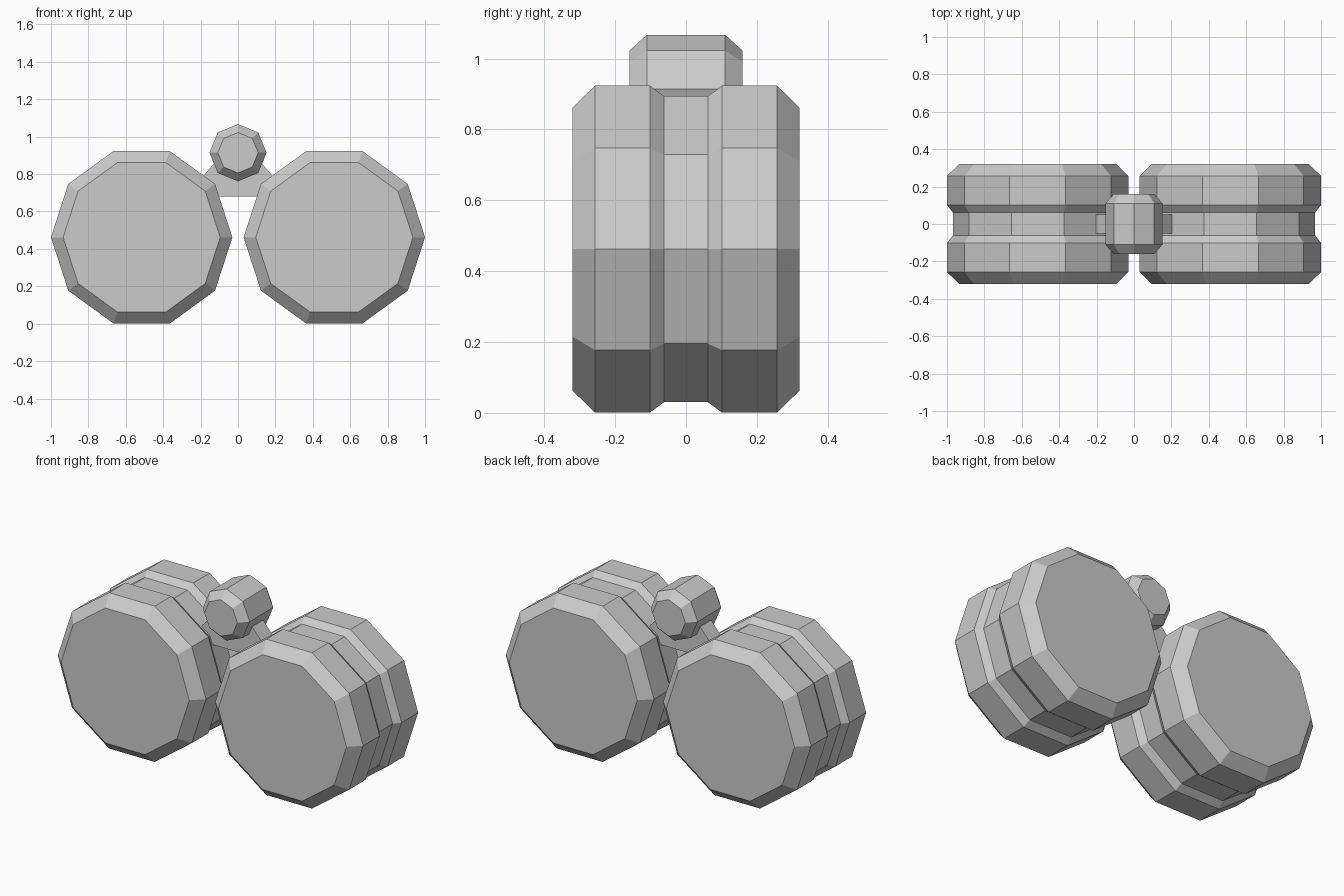
import bpy, bmesh
from math import cos, sin, pi

default = bpy.data.objects.get("Cube")
if default:
    bpy.data.objects.remove(default, do_unlink=True)

grey = bpy.data.materials.new("plain grey")
grey.use_nodes = True
colour = (0.6, 0.6, 0.6, 1)
grey.diffuse_color = colour
grey.node_tree.nodes["Principled BSDF"].inputs["Base Color"].default_value = colour


def loft(name, rings, location):
    """Skin a stack of matching (x, z) outlines along y and cap both ends."""
    bm = bmesh.new()
    loops = [[bm.verts.new((x, y, z)) for x, z in outline] for y, outline in rings]
    n = len(loops[0])
    for a, b in zip(loops, loops[1:]):
        for i in range(n):
            j = (i + 1) % n
            bm.faces.new((a[i], a[j], b[j], b[i]))
    bm.faces.new(loops[0])
    bm.faces.new(loops[-1])
    bmesh.ops.recalc_face_normals(bm, faces=bm.faces)
    mesh = bpy.data.meshes.new(name)
    bm.to_mesh(mesh)
    bm.free()
    mesh.materials.append(grey)
    obj = bpy.data.objects.new(name, mesh)
    obj.location = location
    bpy.context.collection.objects.link(obj)


def polygon(sides, radius):
    return [(radius * cos(2 * pi * i / sides), radius * sin(2 * pi * i / sides))
            for i in range(sides)]


def drum(name, sides, half_profile, location):
    """Faceted drum along y, symmetric front to back."""
    profile = half_profile + [(-y, r) for y, r in reversed(half_profile)]
    loft(name, [(y, polygon(sides, r)) for y, r in profile], location)


# Ten-sided wheels with bevelled rims and a shallow centre groove
wheel = [(-0.32, 0.42), (-0.257, 0.485), (-0.102, 0.485), (-0.062, 0.454)]
for side, x in (("left", 0.515), ("right", -0.515)):
    drum(side + "_wheel", 10, wheel, (x, 0, 0.462))

# Eight-sided bevelled knob on top
drum("top_knob", 8, [(-0.16, 0.108), (-0.11, 0.153)], (0, 0, 0.914))

# Tapered bracket joining the knob to both wheels
bracket = [(-0.28, 0.68), (0.28, 0.68), (0.06, 0.935), (-0.06, 0.935)]
loft("bracket", [(-0.052, bracket), (0.052, bracket)], (0, 0, 0))
